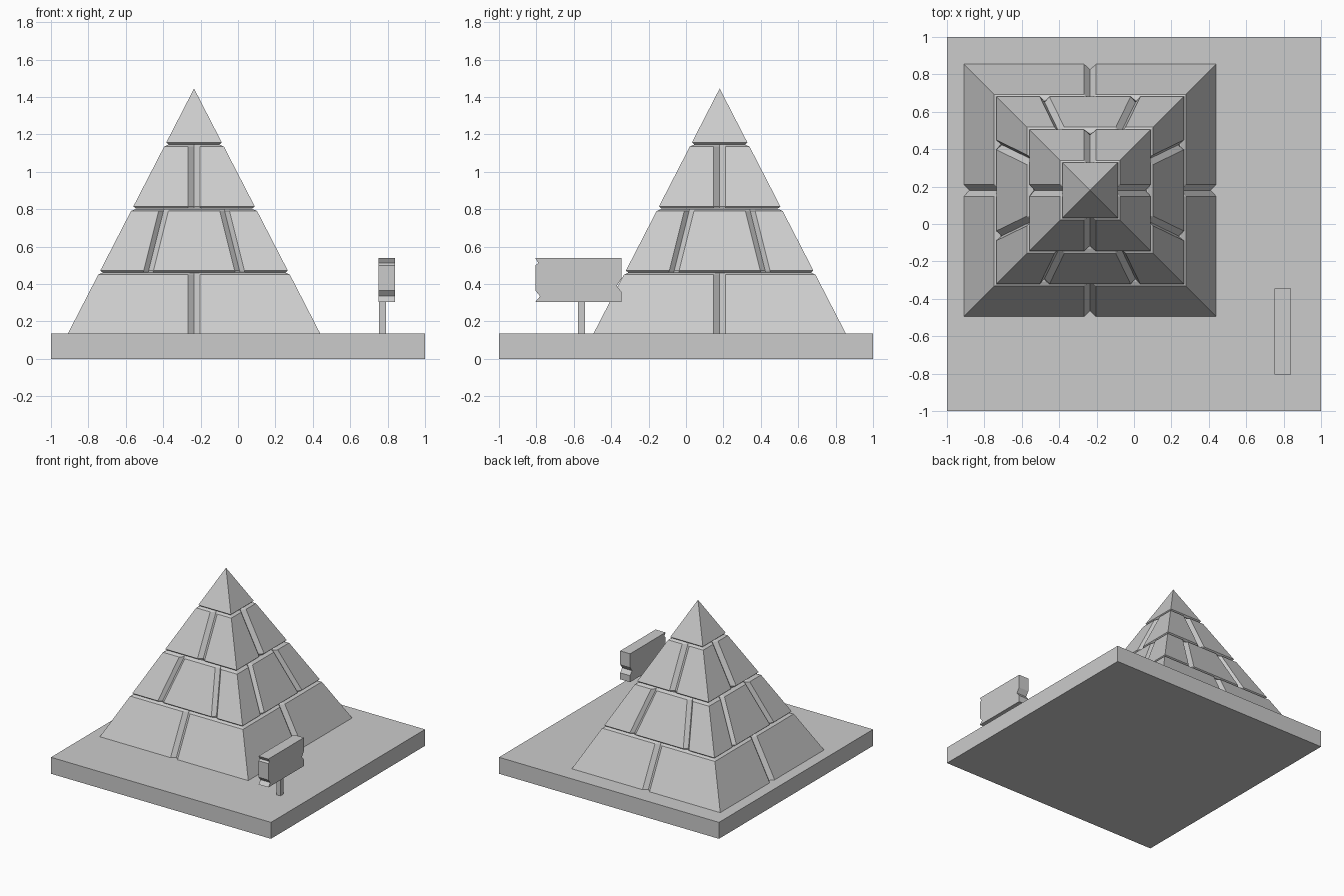
import bpy, bmesh
from mathutils import Vector

cube = bpy.data.objects.get("Cube")
if cube:
    bpy.data.objects.remove(cube, do_unlink=True)

stone = bpy.data.materials.new("grey stone")
stone.use_nodes = True
GREY = (0.6, 0.6, 0.6, 1)
stone.diffuse_color = GREY
stone.node_tree.nodes["Principled BSDF"].inputs["Base Color"].default_value = GREY


def loft(name, loops, location=(0, 0, 0)):
    """Skin matching closed loops and cap both ends."""
    bm = bmesh.new()
    rings = [[bm.verts.new(p) for p in loop] for loop in loops]
    for a, b in zip(rings, rings[1:]):
        for i in range(len(a)):
            j = (i + 1) % len(a)
            bm.faces.new((a[i], a[j], b[j], b[i]))
    bm.faces.new(rings[0][::-1])
    bm.faces.new(rings[-1])
    bmesh.ops.remove_doubles(bm, verts=bm.verts, dist=1e-5)
    bmesh.ops.recalc_face_normals(bm, faces=bm.faces)
    mesh = bpy.data.meshes.new(name)
    bm.to_mesh(mesh)
    bm.free()
    mesh.materials.append(stone)
    obj = bpy.data.objects.new(name, mesh)
    obj.location = location
    bpy.context.collection.objects.link(obj)
    return obj


def box(name, x, y, z):
    loops = [[(x[0], y[0], h), (x[1], y[0], h), (x[1], y[1], h), (x[0], y[1], h)] for h in z]
    return loft(name, loops)


def notched_square(half, z, joints, width, depth):
    """Square outline with a V notch at each joint, repeated on four sides."""
    side = [(-half, -half)]
    for c in joints:
        side += [(c - width, -half), (c, -half + depth), (c + width, -half)]
    points = []
    for turn in range(4):
        for x, y in side:
            for _ in range(turn):
                x, y = -y, x
            points.append((x, y, z))
    return points


BASE_TOP, APEX, SLOPE = 0.135, 1.445, 0.515
CENTRE = (-0.235, 0.18, 0)


def half_at(z):
    return (APEX - z) * SLOPE


# Stepped courses: bottom, top, joint positions as a share of the half width, joint half width
courses = [
    ("lower_course", BASE_TOP, 0.45, (0,), 0.032),
    ("middle_course", 0.472, 0.79, (-0.485, 0.485), 0.026),
    ("upper_course", 0.815, 1.135, (0,), 0.032),
]
GROOVE = 0.02
for name, low, high, joints, width in courses:
    loops = []
    for z, inset in ((low - 0.012, GROOVE), (low, 0), (high, 0), (high + 0.012, GROOVE)):
        if z < BASE_TOP:
            continue
        half = half_at(z) - inset
        loops.append(notched_square(half, z, [j * half_at(z) for j in joints],
                                    width, 0.03 - inset))
    loft(name, loops, CENTRE)

# Pointed top stone
tip = [(1.145, half_at(1.145) - GROOVE), (1.157, half_at(1.157)), (APEX, 0)]
loops = [notched_square(h, z, (), 0, 0) for z, h in tip[:2]]
bm_loops = loops + [[(x * 0.001, y * 0.001, APEX) for x, y, z in loops[1]]]
loft("cap_stone", bm_loops, CENTRE)

# Ground slab
box("ground_slab", (-1, 1), (-1, 1), (0, BASE_TOP))

# Signpost with broken board ends
box("sign_post", (0.754, 0.79), (-0.578, -0.54), (BASE_TOP, 0.31))
board = [(-0.805, 0.305), (-0.345, 0.305), (-0.345, 0.358), (-0.37, 0.39), (-0.345, 0.428),
         (-0.345, 0.538), (-0.805, 0.538), (-0.79, 0.512), (-0.805, 0.5), (-0.805, 0.365),
         (-0.78, 0.335)]
loft("sign_board", [[(x, y, z) for y, z in board] for x in (0.75, 0.84)])
